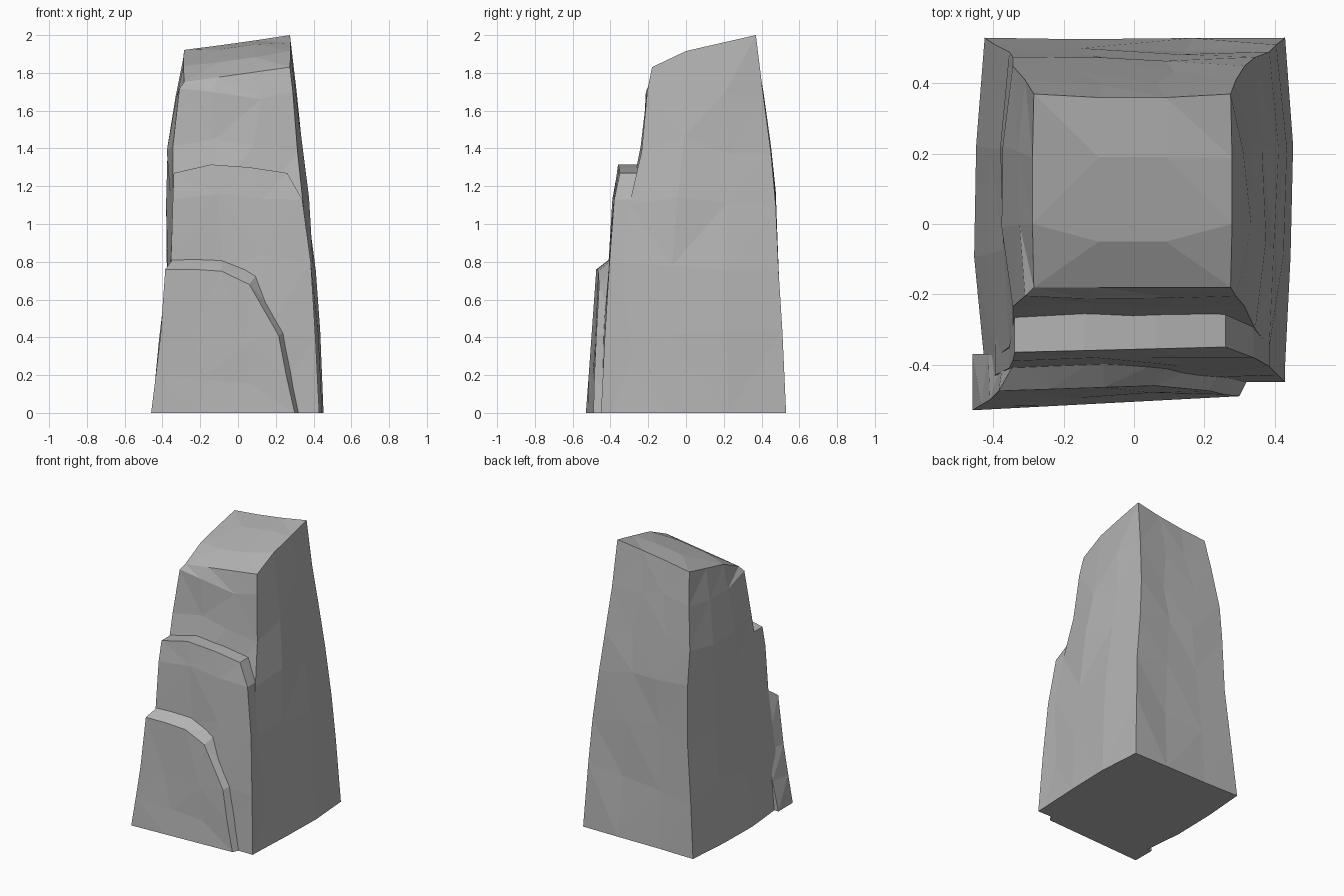
import bpy, bmesh, random
from mathutils import Vector

random.seed(4)
cube = bpy.data.objects.get("Cube")
if cube:
    bpy.data.objects.remove(cube)

stone = bpy.data.materials.new("grey stone")
stone.use_nodes = True
grey = (0.45, 0.45, 0.45, 1)
stone.diffuse_color = grey
stone.node_tree.nodes["Principled BSDF"].inputs["Base Color"].default_value = grey


def jit(a):
    return random.uniform(-a, a)


def finish(name, bm):
    bmesh.ops.recalc_face_normals(bm, faces=bm.faces)
    bmesh.ops.triangulate(bm, faces=[f for f in bm.faces if len(f.verts) == 4])
    me = bpy.data.meshes.new(name)
    bm.to_mesh(me)
    bm.free()
    me.materials.append(stone)
    ob = bpy.data.objects.new(name, me)
    bpy.context.collection.objects.link(ob)


# Perimeter of a 4 x 4 grid, walked once around
RIM = ([(i, 0) for i in range(3)] + [(3, i) for i in range(3)]
       + [(3 - i, 3) for i in range(3)] + [(0, 3 - i) for i in range(3)])
STEP = (0, 0.33, 0.67, 1)


def top_z(x, y):
    # Crown slopes to the front and to the right, with a ridge at y = 0
    rise = 0.47 * y if y < 0 else 0.23 * y
    return 1.915 + rise + 0.14 * (x - 0.275)


def tower(levels):
    bm = bmesh.new()
    rings = []
    for n, (z, xl, xr, yf, yb, bulge) in enumerate(levels):
        crown = n == len(levels) - 1
        rough = 0 if crown else 0.011
        ring = []
        for i, j in RIM:
            x = xl + (xr - xl) * STEP[i]
            y = yf + (yb - yf) * STEP[j]
            if j in (1, 2):
                x += (bulge if i == 3 else -bulge) + jit(rough)
                if crown and j == 1:
                    y = 0
            elif i in (1, 2):
                y += jit(rough) - (0.01 if j == 3 else 0)
            if not crown and i in (1, 2):
                x += jit(0.03)
            zz = top_z(x, y) if crown else z
            if 0 < n and not crown:
                zz += jit(0.05)
            ring.append(bm.verts.new((x, y, zz)))
        rings.append(ring)
    for a, b in zip(rings, rings[1:]):
        for k in range(12):
            m = (k + 1) % 12
            bm.faces.new((a[k], a[m], b[m], b[k]))
    bm.faces.new(rings[0])
    # Crown grid
    grid = dict(zip(RIM, rings[-1]))
    for i in (1, 2):
        for j in (1, 2):
            x = grid[i, 0].co.x
            y = -0.05 if j == 1 else 0.19
            grid[i, j] = bm.verts.new((x, y, top_z(x, y) + 0.018))
    for i in range(3):
        for j in range(3):
            bm.faces.new((grid[i, j], grid[i + 1, j], grid[i + 1, j + 1], grid[i, j + 1]))
    finish("rock_tower", bm)


def slab(name, rows, arch, back_y, widen, lift, tuck):
    """Faceted front sheet with a sloping rim running back into the tower."""
    bm = bmesh.new()
    last = len(rows) - 1
    front = {}
    for r, (z, xl, xr, yl, yr) in enumerate(rows):
        for c, t in enumerate(STEP):
            inner = 0 < c < 3 and 0 < r < last
            zz = z + (arch[c] if r == last else 0) + (jit(0.05) if inner else 0)
            x = xl + (xr - xl) * t + (jit(0.04) if inner else 0)
            y = yl + (yr - yl) * t + (jit(0.01) if inner else 0)
            front[r, c] = bm.verts.new((x, y, zz))
    for r in range(last):
        for c in range(3):
            bm.faces.new((front[r, c], front[r, c + 1], front[r + 1, c + 1], front[r + 1, c]))
    # Outline up the right, over the top and down the left
    path = ([(r, 3) for r in range(last + 1)] + [(last, 2), (last, 1)]
            + [(r, 0) for r in range(last, -1, -1)])
    back = []
    for r, c in path:
        v = front[r, c].co
        dx = widen if c == 3 else tuck * r / last if c == 0 else 0
        dz = lift if r == last else lift * 0.4 if c == 3 and r else 0
        back.append(bm.verts.new(Vector((v.x + dx, back_y, v.z + dz))))
    edge = [front[p] for p in path]
    for k in range(len(path) - 1):
        bm.faces.new((edge[k], edge[k + 1], back[k + 1], back[k]))
    bm.faces.new([front[0, c] for c in range(4)] + [back[0], back[-1]])
    bm.faces.new(back)
    finish(name, bm)


# Main tower: height, left, right, front, back, side bulge
tower([
    (0, -0.425, 0.43, -0.40, 0.53, 0.025),
    (0.4, -0.395, 0.405, -0.38, 0.51, 0.025),
    (0.8, -0.355, 0.385, -0.35, 0.49, 0.02),
    (1.13, -0.345, 0.345, -0.30, 0.475, 0.025),
    (1.42, -0.345, 0.315, -0.235, 0.45, 0.022),
    (1.7, -0.31, 0.29, -0.205, 0.41, 0.01),
    (1.9, -0.285, 0.275, -0.18, 0.37, 0.004),
])

# Middle ledge: height, left, right, front at left, front at right
slab("middle_ledge", [
    (0, -0.42, 0.43, -0.45, -0.45),
    (0.4, -0.395, 0.41, -0.43, -0.43),
    (0.8, -0.355, 0.385, -0.41, -0.405),
    (1.13, -0.345, 0.34, -0.39, -0.38),
    (1.27, -0.34, 0.26, -0.365, -0.35),
], (0, 0.045, 0.03, 0), -0.22, 0, 0, 0)

# Lower ledge in front of it
slab("lower_ledge", [
    (0, -0.46, 0.30, -0.53, -0.49),
    (0.2, -0.435, 0.255, -0.515, -0.485),
    (0.41, -0.41, 0.215, -0.50, -0.475),
    (0.68, -0.385, 0.06, -0.475, -0.46),
], (0.08, 0.08, 0.07, 0), -0.37, 0.06, 0.08, 0.06)
